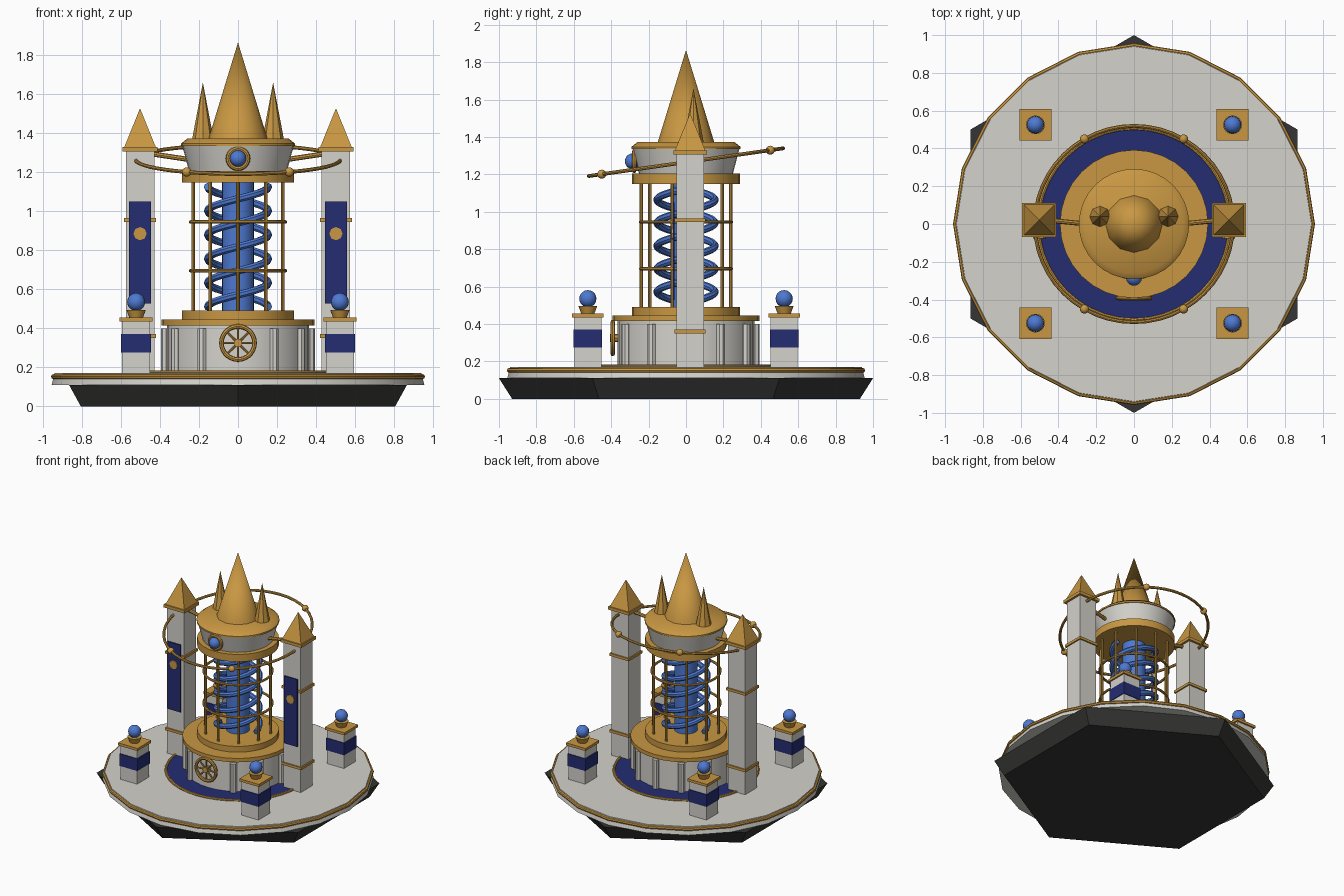
import bpy, bmesh, math
from math import sin, cos, pi, radians
from mathutils import Vector

if "Cube" in bpy.data.objects:
    bpy.data.objects.remove(bpy.data.objects["Cube"])


def material(name, rgb):
    m = bpy.data.materials.new(name)
    m.diffuse_color = (*rgb, 1)
    m.use_nodes = True
    m.node_tree.nodes["Principled BSDF"].inputs["Base Color"].default_value = m.diffuse_color
    return m


GOLD = material("gold", (0.58, 0.31, 0.055))
WHITE = material("pale stone", (0.66, 0.645, 0.60))
NAVY = material("navy", (0.017, 0.026, 0.165))
BLUE = material("energy blue", (0.075, 0.19, 0.64))
DARK = material("dark rock", (0.034, 0.035, 0.033))


def finish(ob, mat, smooth):
    ob.data.materials.clear()
    ob.data.materials.append(mat)
    bpy.ops.object.select_all(action='DESELECT')
    ob.select_set(True)
    bpy.context.view_layer.objects.active = ob
    if ob.type == 'CURVE':
        bpy.ops.object.convert(target='MESH')
        ob = bpy.context.view_layer.objects.active
    if smooth:
        bpy.ops.object.shade_smooth_by_angle(angle=radians(40))
    return ob


def from_bmesh(name, bm, mat, smooth):
    bmesh.ops.recalc_face_normals(bm, faces=bm.faces)
    me = bpy.data.meshes.new(name)
    bm.to_mesh(me)
    bm.free()
    ob = bpy.data.objects.new(name, me)
    bpy.context.collection.objects.link(ob)
    return finish(ob, mat, smooth)


def lathe(name, profile, n, mat, x=0, y=0, start=0.0, smooth=True):
    """Closed solid from (radius, z) points, with n sides."""
    bm = bmesh.new()
    rings = []
    for r, z in profile:
        if r == 0:
            rings.append([bm.verts.new((x, y, z))] * n)
        else:
            rings.append([bm.verts.new((x + r * cos(start + 2 * pi * i / n),
                                        y + r * sin(start + 2 * pi * i / n), z)) for i in range(n)])
    for a, b in zip(rings, rings[1:]):
        for i in range(n):
            j = (i + 1) % n
            bm.faces.new(list(dict.fromkeys((a[i], a[j], b[j], b[i]))))
    for ring, (r, _) in ((rings[0], profile[0]), (rings[-1], profile[-1])):
        if r:
            bm.faces.new(ring)
    return from_bmesh(name, bm, mat, smooth)


def square(name, x, y, half0, z0, z1, mat, half1=None):
    """Square block or pyramid with given half widths."""
    half1 = half0 if half1 is None else half1
    k = math.sqrt(2)
    return lathe(name, [(half0 * k, z0), (half1 * k, z1)], 4, mat, x, y, pi / 4, False)


def box(name, x0, x1, y0, y1, z0, z1, mat):
    bm = bmesh.new()
    bmesh.ops.create_cube(bm, size=1)
    for v in bm.verts:
        v.co = ((x0 + x1) / 2 + v.co.x * (x1 - x0), (y0 + y1) / 2 + v.co.y * (y1 - y0),
                (z0 + z1) / 2 + v.co.z * (z1 - z0))
    return from_bmesh(name, bm, mat, False)


def ball(name, co, r, mat):
    bm = bmesh.new()
    bmesh.ops.create_uvsphere(bm, u_segments=16, v_segments=10, radius=r)
    bmesh.ops.translate(bm, verts=bm.verts, vec=co)
    return from_bmesh(name, bm, mat, True)


def tube(name, pts, r, mat, cyclic=False, res=2):
    cu = bpy.data.curves.new(name, 'CURVE')
    cu.dimensions = '3D'
    cu.bevel_depth = r
    cu.bevel_resolution = res
    cu.use_fill_caps = True
    sp = cu.splines.new('POLY')
    sp.points.add(len(pts) - 1)
    for p, co in zip(sp.points, pts):
        p.co = (*co, 1)
    sp.use_cyclic_u = cyclic
    ob = bpy.data.objects.new(name, cu)
    bpy.context.collection.objects.link(ob)
    return finish(ob, mat, True)


def circle(r, centre, u=(1, 0, 0), v=(0, 1, 0), n=40):
    c, u, v = Vector(centre), Vector(u), Vector(v)
    return [c + r * (u * cos(2 * pi * i / n) + v * sin(2 * pi * i / n)) for i in range(n)]


# Ground platform
lathe("rock_base", [(0.93, 0), (1.0, 0.11)], 6, DARK, start=pi / 2, smooth=False)
lathe("platform", [(0.955, 0.11), (0.94, 0.17)], 20, WHITE)
tube("platform_rim", circle(0.945, (0, 0, 0.152), n=20), 0.013, GOLD, True)
lathe("floor_disc", [(0.505, 0.165), (0.505, 0.176)], 48, NAVY)
tube("floor_ring", circle(0.508, (0, 0, 0.174)), 0.01, GOLD, True)

# Drum with small columns
lathe("drum", [(0.365, 0.17), (0.365, 0.42)], 32, WHITE)
for i in range(12):
    a = -pi / 2 + i * pi / 6
    if i:
        lathe("drum_column", [(0.024, 0.17), (0.024, 0.4)], 8, WHITE, 0.37 * cos(a), 0.37 * sin(a), a)
lathe("drum_cap", [(0.392, 0.415), (0.392, 0.445)], 32, GOLD)
lathe("drum_step", [(0.288, 0.44), (0.288, 0.49)], 32, GOLD)

# Front wheel
WC = Vector((0, -0.392, 0.325))
tube("wheel_rim", circle(0.085, WC, v=(0, 0, 1), n=28), 0.012, GOLD, True)
for i in range(4):
    d = Vector((cos(i * pi / 4), 0, sin(i * pi / 4))) * 0.085
    tube("wheel_spoke", [WC - d, WC + d], 0.006, GOLD)
tube("wheel_hub", [WC + Vector((0, 0.03, 0)), WC - Vector((0, 0.014, 0))], 0.022, GOLD)

# Glowing core and double coil
lathe("core", [(0.082, 0.48), (0.082, 1.16)], 24, BLUE)
for phase in (0, pi):
    steps = 60
    tube("coil", [(0.155 * cos(phase + 5 * pi * i / steps), 0.155 * sin(phase + 5 * pi * i / steps),
                   0.51 + 0.615 * i / steps) for i in range(steps + 1)], 0.02, BLUE)

# Cage
for i in range(10):
    a = -pi / 2 + i * pi / 5
    x, y = 0.24 * cos(a), 0.24 * sin(a)
    tube("cage_bar", [(x, y, 0.48), (x, y, 1.16)], 0.009, GOLD)
for z in (0.695, 0.945):
    tube("cage_ring", circle(0.243, (0, 0, z), n=32), 0.009, GOLD, True)

# Crown and spires
lathe("crown_plate", [(0.288, 1.148), (0.288, 1.205)], 32, GOLD)
lathe("crown_bowl", [(0.25, 1.2), (0.288, 1.345)], 32, WHITE)
lathe("crown_rim", [(0.292, 1.335), (0.292, 1.347), (0.26, 1.372)], 32, GOLD)
lathe("main_spire", [(0.153, 1.365), (0, 1.865)], 12, GOLD)
for s in (-1, 1):
    lathe("side_spire", [(0.056, 1.365), (0, 1.66)], 8, GOLD, 0.18 * s, 0.04, smooth=False)

# Front gem
ball("crown_gem", (0, -0.285, 1.27), 0.042, BLUE)
tube("gem_ring", circle(0.051, (0, -0.277, 1.27), v=(0, 0, 1), n=24), 0.012, GOLD, True)

# Tilted orbit ring with beads
T = radians(8.1)
tilt = (0, cos(T), sin(T))
tube("orbit_ring", circle(0.525, (0, 0, 1.265), v=tilt, n=48), 0.01, GOLD, True)
for a in (60, 120, 240, 300):
    a = radians(a)
    p = Vector((cos(a), 0, 0)) + Vector(tilt) * sin(a)
    ball("orbit_bead", p * 0.525 + Vector((0, 0, 1.265)), 0.024, GOLD)

# Side pillars with banners
for s in (-1, 1):
    x, y = 0.502 * s, 0.022
    square("pillar", x, y, 0.073, 0.17, 1.31, WHITE)
    for z in (0.36, 0.955):
        square("pillar_band", x, y, 0.083, z - 0.01, z + 0.01, GOLD)
    square("pillar_cap", x, y, 0.09, 1.305, 1.328, GOLD)
    square("pillar_roof", x, y, 0.081, 1.328, 1.525, GOLD, 0.001)
    box("banner", x - 0.056, x + 0.056, -0.07, -0.061, 0.527, 1.05, NAVY)
    tube("banner_badge", [(x, -0.065, 0.885), (x, -0.077, 0.885)], 0.034, GOLD)
    tube("pillar_arm", [(0.25 * s, 0, 1.265), (0.45 * s, 0.02, 1.295)], 0.013, GOLD)

# Corner lamp posts
for x in (-0.522, 0.522):
    for y in (-0.525, 0.525):
        square("post", x, y, 0.072, 0.17, 0.44, WHITE)
        square("post_band", x, y, 0.077, 0.275, 0.37, NAVY)
        square("post_cap", x, y, 0.084, 0.435, 0.455, GOLD)
        lathe("lamp_cup", [(0.033, 0.45), (0.05, 0.495)], 16, GOLD, x, y)
        ball("lamp_orb", (x, y, 0.535), 0.046, BLUE)
